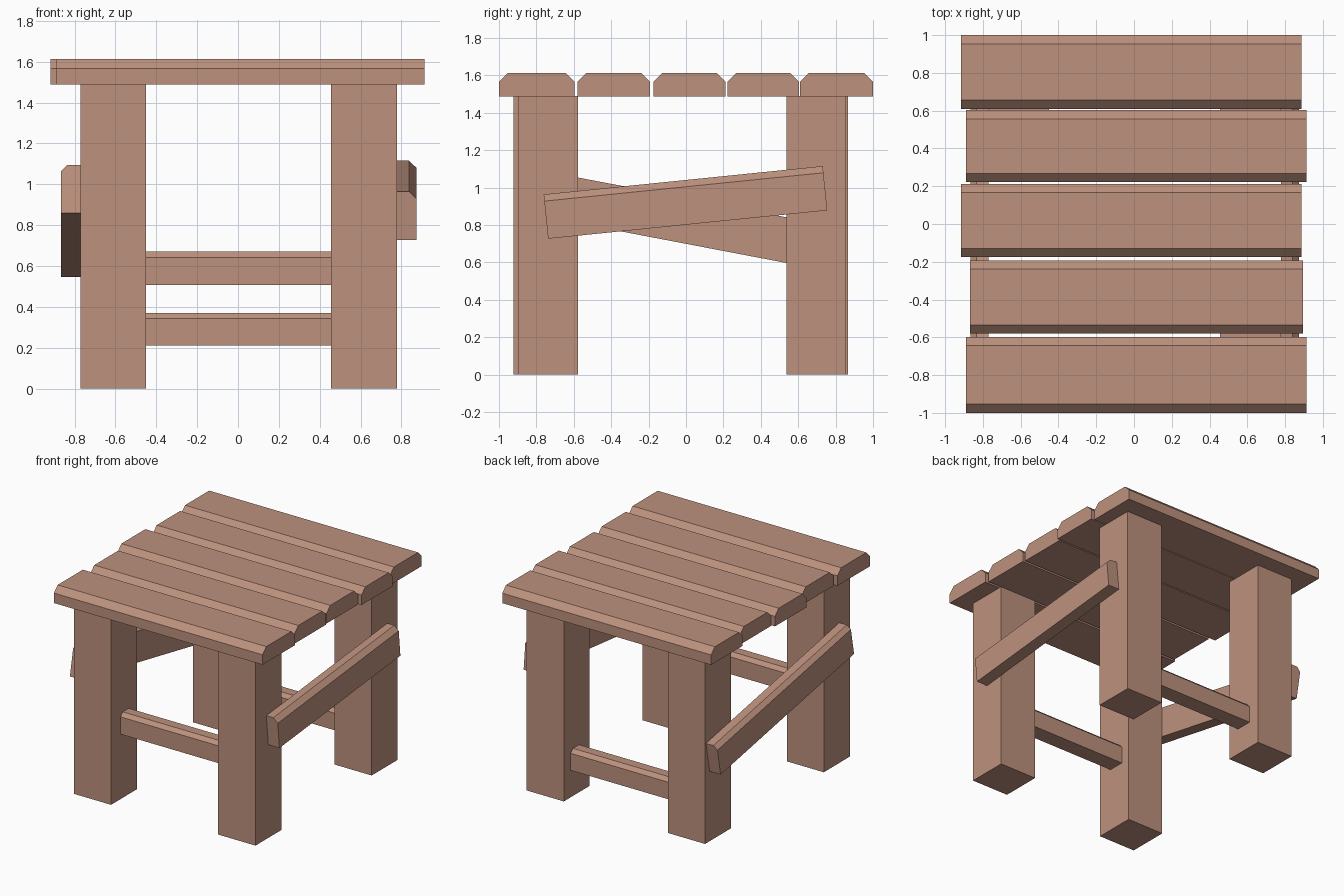
import bpy, bmesh, math

if "Cube" in bpy.data.objects:
    bpy.data.objects.remove(bpy.data.objects["Cube"])

wood = bpy.data.materials.new("warm brown wood")
wood.diffuse_color = (0.51, 0.285, 0.207, 1)
wood.use_nodes = True
wood.node_tree.nodes["Principled BSDF"].inputs["Base Color"].default_value = wood.diffuse_color


def bar(name, axis, t0, t1, u0, u1, z0, z1, lo=0.0, hi=0.0, tilt=0.0):
    """Bar along x or y; lo / hi are the top-edge chamfers on its u0 / u1 sides."""
    loc = [(t0 + t1) / 2, (u0 + u1) / 2, (z0 + z1) / 2]
    if axis == "y":
        loc[0], loc[1] = loc[1], loc[0]
    L, w, h = (t1 - t0) / 2, (u1 - u0) / 2, (z1 - z0) / 2
    prof = [(-w, -h), (w, -h)]
    prof += [(w, h - hi), (w - hi, h)] if hi else [(w, h)]
    prof += [(-w + lo, h), (-w, h - lo)] if lo else [(-w, h)]
    bm = bmesh.new()
    rings = [[bm.verts.new((t, u, z) if axis == "x" else (u, t, z)) for u, z in prof]
             for t in (-L, L)]
    n = len(prof)
    for r in rings:
        bm.faces.new(r)
    for i in range(n):
        j = (i + 1) % n
        bm.faces.new((rings[0][i], rings[0][j], rings[1][j], rings[1][i]))
    bmesh.ops.recalc_face_normals(bm, faces=bm.faces[:])
    me = bpy.data.meshes.new(name)
    bm.to_mesh(me)
    bm.free()
    me.materials.append(wood)
    ob = bpy.data.objects.new(name, me)
    ob.location = loc
    ob.rotation_euler.x = math.radians(tilt)
    bpy.context.collection.objects.link(ob)
    return ob


# top planks, slightly staggered: x0, x1, y0, y1
planks = [(-0.89, 0.912, -1.0, -0.597), (-0.868, 0.895, -0.58, -0.192),
          (-0.917, 0.887, -0.175, 0.212), (-0.89, 0.912, 0.222, 0.603),
          (-0.917, 0.887, 0.61, 1.0)]
for i, (x0, x1, y0, y1) in enumerate(planks):
    bar(f"top_plank_{i + 1}", "x", x0, x1, y0, y1, 1.488, 1.612, 0.046, 0.046)

# legs
for name, x0, x1, y0, y1 in [("front_left_leg", -0.771, -0.451, -0.922, -0.599),
                             ("front_right_leg", 0.456, 0.778, -0.895, -0.577),
                             ("back_left_leg", -0.771, -0.451, 0.543, 0.866),
                             ("back_right_leg", 0.456, 0.778, 0.538, 0.856)]:
    bar(name, "x", x0, x1, y0, y1, 0, 1.489)

# stretchers between the legs
bar("front_stretcher", "x", -0.455, 0.46, -0.805, -0.675, 0.507, 0.67, 0.028, 0.028)
bar("back_stretcher", "x", -0.455, 0.46, 0.64, 0.771, 0.21, 0.371, 0.028, 0.028)

# tilted side braces, chamfered on the outer top edge
bar("right_brace", "y", -0.753, 0.747, 0.778, 0.874, 0.802, 1.04, hi=0.036, tilt=5.8)
bar("left_brace", "y", -0.829, 0.847, -0.866, -0.771, 0.70, 0.94, lo=0.031, tilt=-10.8)
